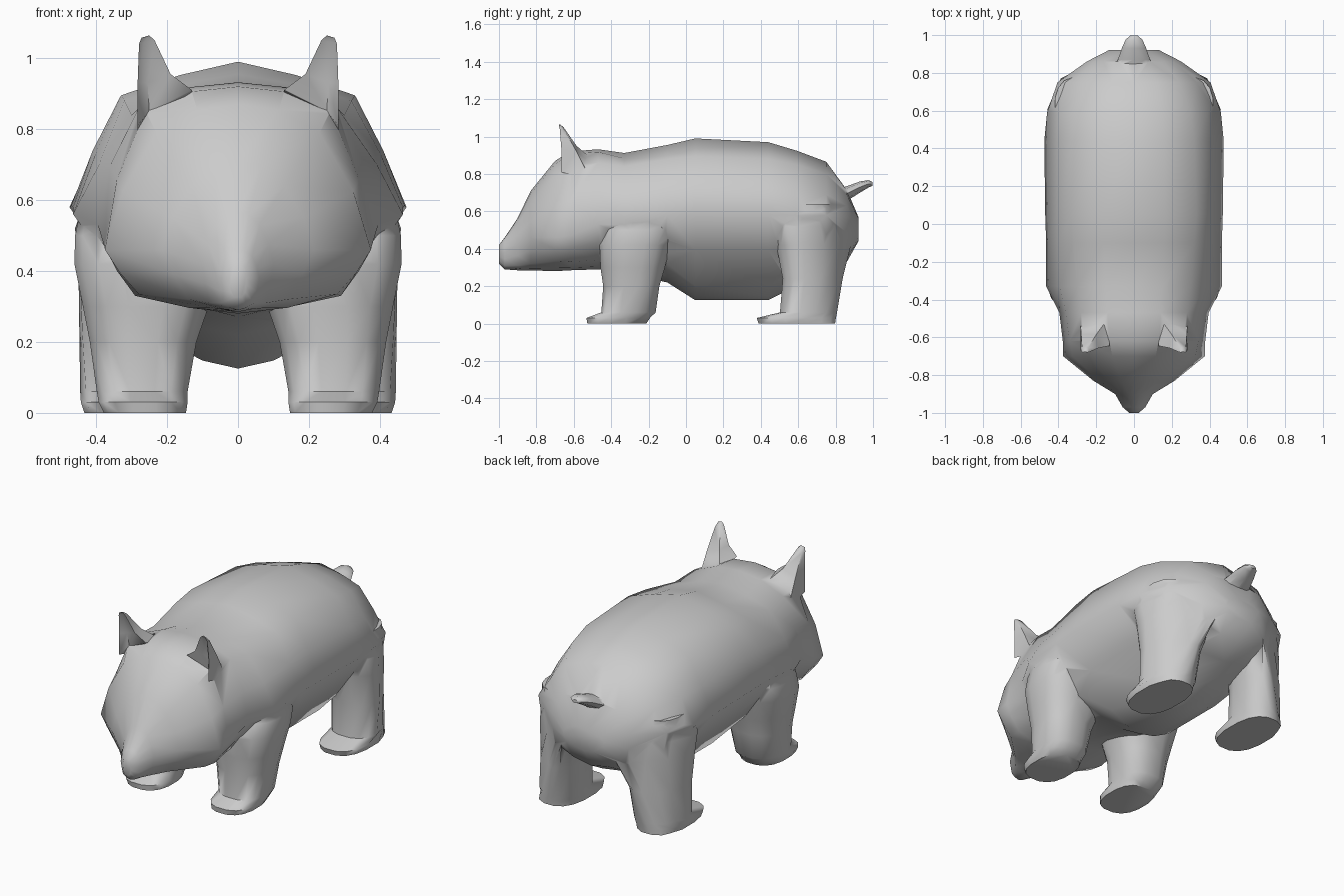
import bpy, bmesh, math

fur = bpy.data.materials.new("grey fur")
fur.diffuse_color = (0.6, 0.6, 0.6, 1)


def finish(name, bm):
    bmesh.ops.recalc_face_normals(bm, faces=bm.faces[:])
    me = bpy.data.meshes.new(name)
    bm.to_mesh(me)
    bm.free()
    me.materials.append(fur)
    ob = bpy.data.objects.new(name, me)
    bpy.context.collection.objects.link(ob)
    return ob


def loft(rings, mirror=False):
    """Skin closed rings of equal length and cap both ends."""
    bm = bmesh.new()
    for side in ((1, -1) if mirror else (1,)):
        vs = [[bm.verts.new((p[0] * side, p[1], p[2])) for p in r] for r in rings]
        n = len(vs[0])
        for a, b in zip(vs, vs[1:]):
            for i in range(n):
                j = (i + 1) % n
                bm.faces.new((a[i], a[j], b[j], b[i]))
        bm.faces.new(vs[0])
        bm.faces.new(vs[-1])
    return bm


# Head and body: y, top z, shoulder x z, widest x z, lower x z, bottom z
sections = [
    (-1.00, .42, .02, .41, .025, .38, .02, .34, .32),
    (-.97, .46, .04, .44, .06, .38, .045, .31, .29),
    (-.90, .565, .06, .53, .10, .42, .08, .31, .285),
    (-.83, .71, .13, .64, .215, .46, .14, .32, .285),
    (-.70, .87, .23, .79, .375, .46, .28, .335, .28),
    (-.62, .92, .26, .85, .377, .47, .29, .33, .285),
    (-.47, .932, .28, .86, .395, .53, .27, .34, .29),
    (-.33, .912, .30, .84, .465, .56, .30, .36, .27),
    (-.10, .955, .32, .88, .465, .58, .30, .32, .22),
    (.05, .99, .33, .895, .47, .585, .20, .20, .125),
    (.44, .97, .32, .88, .475, .58, .20, .20, .125),
    (.59, .925, .30, .85, .46, .58, .30, .33, .20),
    (.75, .865, .24, .80, .405, .58, .35, .36, .27),
    (.86, .715, .16, .69, .25, .57, .22, .40, .33),
    (.922, .57, .07, .56, .13, .52, .11, .46, .44),
]
rings = []
for y, zt, x1, z1, xm, zm, x2, z2, zb in sections:
    head = y < -.4
    half = [(x1 * .5, zt - (.2 if head else .4) * (zt - z1)), (x1, z1),
            ((x1 + xm) / 2 + (.06 if head else .02) * xm, (z1 + zm) / 2), (xm, zm),
            ((xm + x2) / 2 + .02 * xm, (zm + z2) / 2), (x2, z2),
            (x2 * .5, zb + .3 * (z2 - zb))]
    ring = [(0, zt)] + half + [(0, zb)] + [(-x, z) for x, z in reversed(half)]
    rings.append([(x, y, z) for x, z in ring])
body = finish("body_and_head", loft(rings))


def rump(y):
    """Outer limit of the hind quarters, narrowing to the back."""
    return .47 - .42 * max(0, y - .58) - 1.6 * max(0, y - .77)


# Legs: z, inner x, outer x, front y, back y
def leg(name, levels):
    rings = []
    for z, xa, xb, ya, yb in levels:
        ring = []
        for i in range(16):
            a = math.tau * (i + .5) / 16
            c, s = math.cos(a), math.sin(a)
            c = math.copysign(abs(c) ** .8, c)
            s = math.copysign(abs(s) ** .8, s)
            y = (ya + yb) / 2 + (yb - ya) / 2 * s
            x = (xa + xb) / 2 + (xb - xa) / 2 * c
            ring.append((min(x, rump(y)), y, z))
        rings.append(ring)
    return finish(name, loft(rings, True))


front_legs = leg("front_legs", [
    (0, .145, .38, -.53, -.21), (.03, .14, .395, -.535, -.19),
    (.06, .14, .40, -.455, -.16), (.20, .115, .42, -.445, -.14),
    (.30, .08, .44, -.46, -.11), (.42, .09, .464, -.465, -.08),
    (.50, .12, .462, -.44, -.06), (.60, .18, .44, -.36, -.12)])
rear_legs = leg("rear_legs", [
    (0, .185, .435, .385, .80), (.03, .18, .445, .375, .805),
    (.06, .18, .447, .50, .81), (.24, .165, .46, .515, .84),
    (.42, .11, .472, .48, .885), (.52, .11, .47, .45, .875),
    (.64, .15, .42, .47, .78)])

# Ears: tapering, with a dented front face
ears = finish("ears", loft([
    [(.283, -.668, .81), (.25, -.62, .85), (.13, -.645, .91), (.13, -.49, .87), (.285, -.51, .77)],
    [(.283, -.666, .93), (.255, -.635, .93), (.19, -.657, .955), (.20, -.585, .95),
     (.28, -.585, .92)],
    [(.279, -.675, 1.04), (.265, -.665, 1.045), (.235, -.677, 1.05), (.242, -.655, 1.05),
     (.274, -.65, 1.035)],
    [(.272, -.68, 1.058), (.262, -.677, 1.06), (.25, -.68, 1.064), (.252, -.673, 1.064),
     (.268, -.67, 1.058)]], True))

# Tail: y, z, half width, half height
tail = finish("tail", loft([[(w * math.cos(a), y, z + h * math.sin(a))
                             for a in (math.tau * i / 8 for i in range(8))]
                            for y, z, w, h in ((.78, .66, .13, .05), (.87, .70, .085, .038),
                                               (.93, .73, .065, .03), (.975, .747, .045, .02),
                                               (.998, .747, .02, .01))]))

# Merge the parts into one skin, then smooth it
bpy.context.view_layer.objects.active = body
body.select_set(True)
for part in (front_legs, rear_legs, ears, tail):
    mod = body.modifiers.new(part.name, 'BOOLEAN')
    mod.operation = 'UNION'
    mod.solver = 'EXACT'
    mod.object = part
    bpy.ops.object.modifier_apply(modifier=mod.name)
    bpy.data.objects.remove(part)
bpy.ops.object.shade_smooth_by_angle(angle=math.radians(60))
